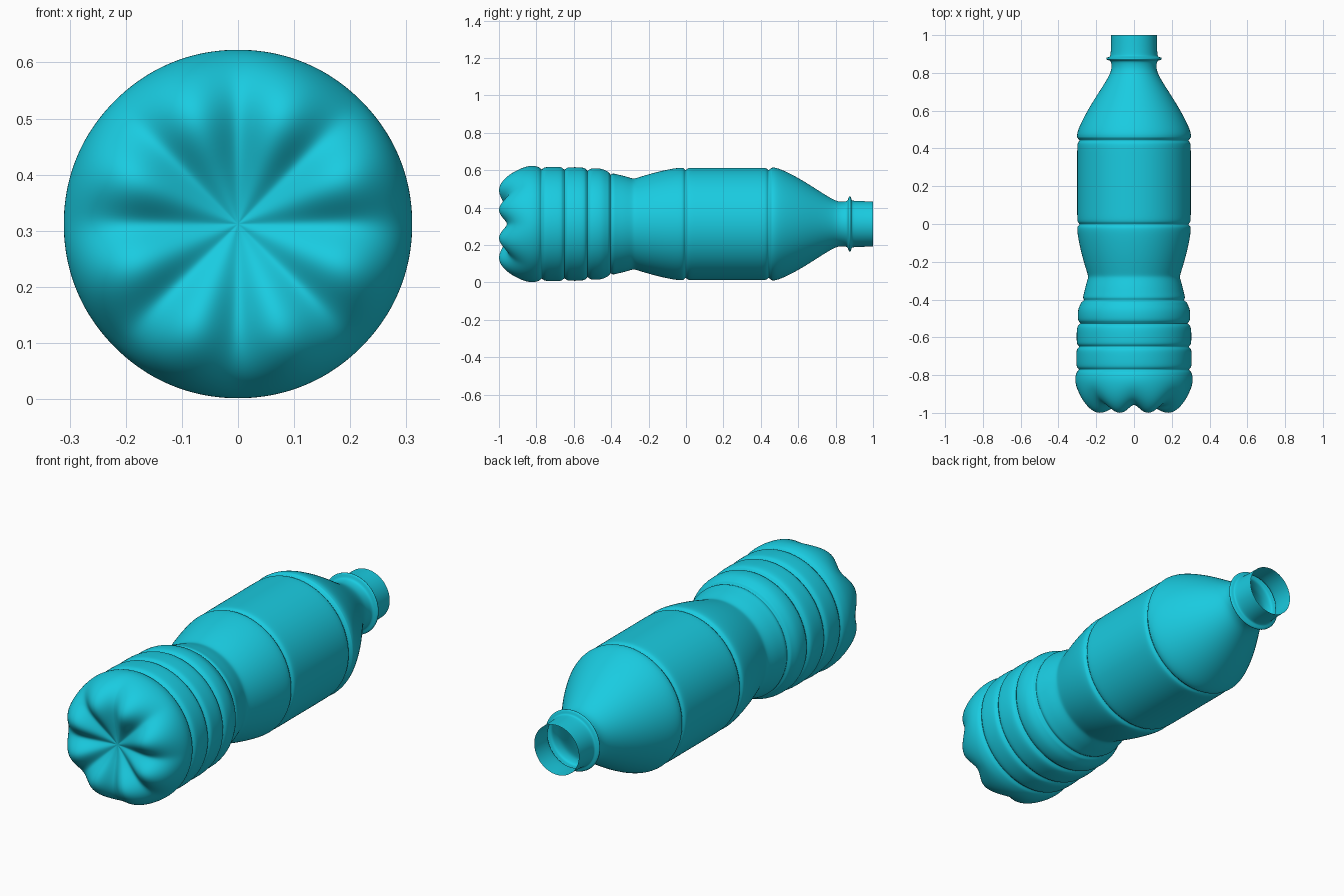
import bpy, bmesh, math

if "Cube" in bpy.data.objects:
    bpy.data.objects.remove(bpy.data.objects["Cube"])

SIDES, LOBES, CZ = 64, 8, 0.312

# Body profile (y, radius), from the open mouth down to the base
upper = [(1.0, .121), (.94, .122), (.892, .124), (.885, .128), (.882, .147), (.870, .149),
         (.866, .128), (.858, .121), (.83, .118), (.80, .124), (.75, .152), (.69, .191),
         (.62, .235), (.56, .268), (.51, .292), (.475, .303), (.459, .301)]
middle = [(.38, .301), (.2, .301), (.06, .301)]
lower = [(-.05, .300), (-.11, .289), (-.18, .272), (-.24, .254), (-.265, .246), (-.28, .243),
         (-.295, .246), (-.33, .257), (-.37, .266)]


def groove(y, r_above, r_below, depth=.014):
    """Narrow ring groove between two radii."""
    return [(y + .016, r_above), (y + .007, r_above - depth * .5),
            (y, min(r_above, r_below) - depth),
            (y - .007, r_below - depth * .5), (y - .016, r_below)]


profile = upper + groove(.442, .301, .301) + middle + groove(-.002, .301, .302) + lower
profile += groove(-.405, .271, .282, .008)
profile += [(-.45, .297), (-.49, .299)] + groove(-.527, .296, .300)
profile += [(-.565, .304), (-.61, .304)] + groove(-.650, .303, .304)
profile += [(-.69, .306), (-.73, .306)] + groove(-.772, .304, .306)

# Base profile: (y on lobe crest, y in valley, radius on crest, radius in valley)
base = [(-.82, -.82, .313, .313), (-.86, -.855, .310, .308), (-.90, -.885, .300, .295),
        (-.94, -.915, .282, .275), (-.975, -.937, .255, .248), (-.998, -.950, .224, .218),
        (-1.004, -.955, .190, .186), (-.99, -.953, .150, .150), (-.965, -.947, .105, .105),
        (-.945, -.938, .06, .06), (-.935, -.933, .025, .025)]
rings = [(y, y, r, r) for y, r in profile] + base

# Bottle: spin the profile round the y axis, blending crest and valley at the base
bm = bmesh.new()
loops = []
for yc, yv, rc, rv in rings:
    loop = []
    for i in range(SIDES):
        a = 2 * math.pi * i / SIDES
        w = max(0, .5 - .5 * math.cos(LOBES * a)) ** .7
        y, r = yv + (yc - yv) * w, rv + (rc - rv) * w
        loop.append(bm.verts.new((r * math.cos(a), y, CZ + r * math.sin(a))))
    loops.append(loop)
for a, b in zip(loops, loops[1:]):
    for i in range(SIDES):
        j = (i + 1) % SIDES
        bm.faces.new((a[i], a[j], b[j], b[i]))
tip = bm.verts.new((0, -.932, CZ))
for i in range(SIDES):
    bm.faces.new((loops[-1][i], loops[-1][(i + 1) % SIDES], tip))

# Make the faces point outwards
bm.normal_update()
bm.faces.ensure_lookup_table()
f = bm.faces[0]
c = f.calc_center_median()
if f.normal.x * c.x + f.normal.z * (c.z - CZ) < 0:
    bmesh.ops.reverse_faces(bm, faces=bm.faces[:])
for f in bm.faces:
    f.smooth = True

mesh = bpy.data.meshes.new("bottle")
bm.to_mesh(mesh)
bm.free()
bottle = bpy.data.objects.new("bottle", mesh)
bpy.context.collection.objects.link(bottle)

sub = bottle.modifiers.new("smooth", 'SUBSURF')
sub.levels = sub.render_levels = 2

# Turquoise plastic
mat = bpy.data.materials.new("turquoise_plastic")
mat.diffuse_color = (.01, .60, .75, 1)
mat.use_nodes = True
mat.node_tree.nodes["Principled BSDF"].inputs["Base Color"].default_value = mat.diffuse_color
mesh.materials.append(mat)
